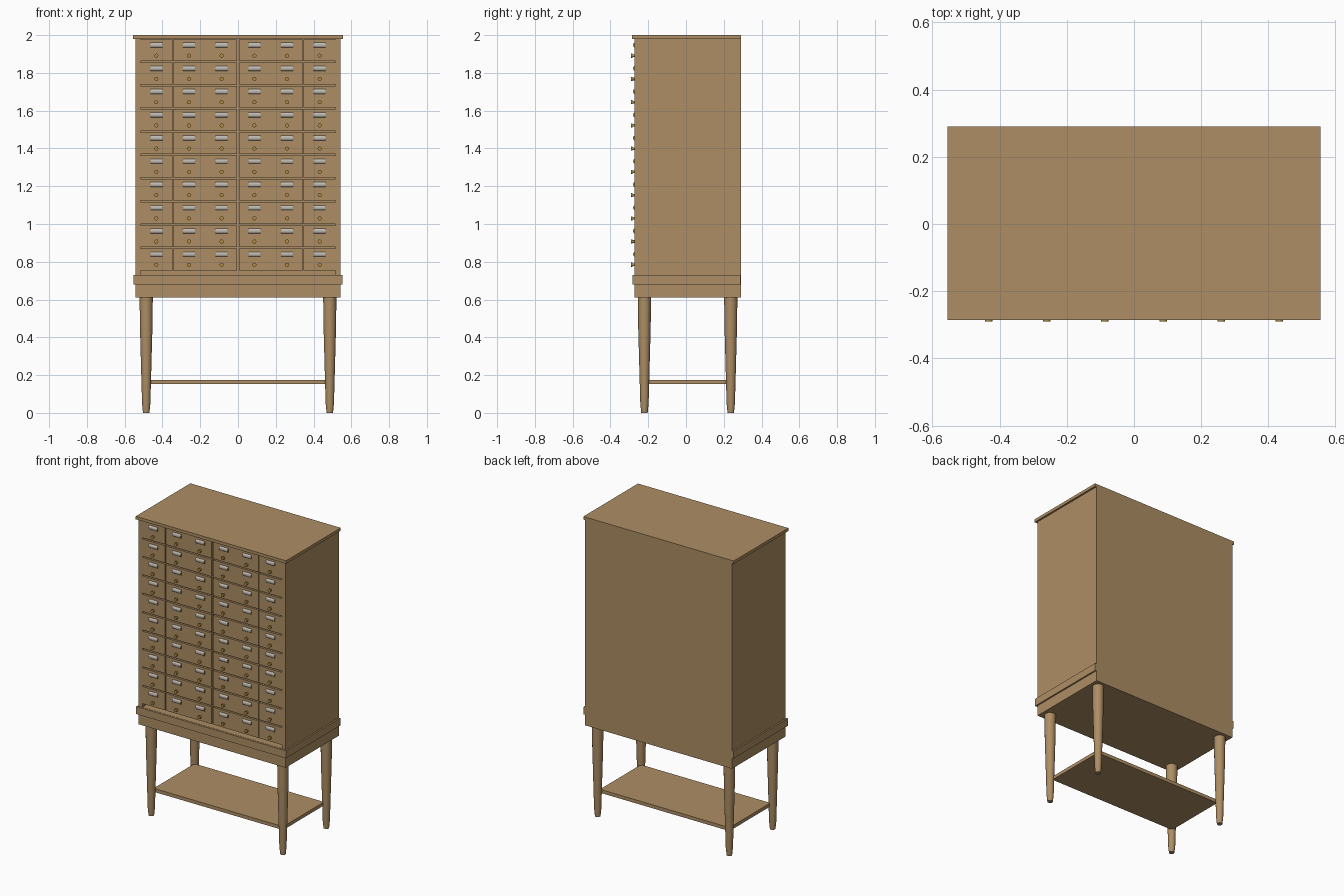
import bpy, bmesh, math
from mathutils import Matrix, Vector

if "Cube" in bpy.data.objects:
    bpy.data.objects.remove(bpy.data.objects["Cube"], do_unlink=True)


def material(name, rgb):
    m = bpy.data.materials.new(name)
    m.use_nodes = True
    m.diffuse_color = (*rgb, 1)
    m.node_tree.nodes["Principled BSDF"].inputs["Base Color"].default_value = (*rgb, 1)
    return m


wood = material("light wood", (0.42, 0.27, 0.127))
brass = material("brass", (0.44, 0.26, 0.05))
card = material("pale label card", (0.52, 0.49, 0.44))


def add_box(bm, x0, x1, y0, y1, z0, z1):
    size = Matrix.Diagonal((x1 - x0, y1 - y0, z1 - z0, 1))
    centre = Matrix.Translation(((x0 + x1) / 2, (y0 + y1) / 2, (z0 + z1) / 2))
    return bmesh.ops.create_cube(bm, size=1, matrix=centre @ size)["verts"]


def finish(name, bm, *mats):
    bmesh.ops.recalc_face_normals(bm, faces=bm.faces)
    mesh = bpy.data.meshes.new(name)
    bm.to_mesh(mesh)
    bm.free()
    ob = bpy.data.objects.new(name, mesh)
    bpy.context.collection.objects.link(ob)
    for m in mats:
        mesh.materials.append(m)
    return ob


def box(name, *extent):
    bm = bmesh.new()
    add_box(bm, *extent)
    return finish(name, bm, wood)


def smooth(ob):
    bpy.ops.object.select_all(action='DESELECT')
    ob.select_set(True)
    bpy.context.view_layer.objects.active = ob
    bpy.ops.object.shade_smooth_by_angle(angle=math.radians(35))


FRONT, BACK = -0.272, 0.29
OPEN_X, OPEN_Z0, OPEN_Z1 = 0.515, 0.731, 1.979

# Cabinet carcass with a recessed front opening
bm = bmesh.new()
add_box(bm, -0.543, 0.543, FRONT, BACK, 0.61, 1.98)
bm.normal_update()
face = min(bm.faces, key=lambda f: f.calc_center_median().y)
bmesh.ops.inset_individual(bm, faces=[face], thickness=0.02)
for v in face.verts:
    v.co.x = math.copysign(OPEN_X, v.co.x)
    v.co.z = OPEN_Z1 if v.co.z > 1.3 else OPEN_Z0
floor = bmesh.ops.extrude_discrete_faces(bm, faces=[face])["faces"][0]
bmesh.ops.translate(bm, verts=floor.verts, vec=(0, 0.075, 0))
bmesh.ops.remove_doubles(bm, verts=bm.verts, dist=0.0001)
# Close the recess walls between the opening rim and its back
rims = [e for e in bm.edges if e.is_boundary]
if rims:
    bmesh.ops.bridge_loops(bm, edges=rims)
finish("cabinet_body", bm, wood)

# Top board and the moulding round the base
box("top_board", -0.555, 0.555, -0.286, BACK, 1.98, 2.0)
box("base_moulding", -0.553, 0.553, -0.284, BACK - 0.001, 0.68, 0.73)

# Drawer fronts, separated by narrow gaps
ROWS, Z0, PITCH = 10, 0.755, 0.123
spans = [(-OPEN_X, -0.347), (-0.343, -0.005), (0.005, 0.343), (0.347, OPEN_X)]
bm = bmesh.new()
for r in range(ROWS):
    z = Z0 + r * PITCH
    for a, b in spans:
        add_box(bm, a, b, FRONT, FRONT + 0.06, z, min(z + PITCH - 0.008, OPEN_Z1))
finish("drawer_fronts", bm, wood)

# Bowed label holders and round knobs on every drawer
holders, knobs = bmesh.new(), bmesh.new()
turn = Matrix.Rotation(math.pi / 2, 4, 'X')
for r in range(ROWS):
    for c in range(6):
        x = (c - 2.5) * 0.173
        z = Z0 + r * PITCH + 0.085
        arc = []
        for i in range(7):
            t = math.pi * i / 6
            arc.append((FRONT - 0.008 * math.sin(t), z - 0.013 * math.cos(t)))
        cap = holders.faces.new([holders.verts.new((x - 0.032, y, h)) for y, h in arc])
        ext = bmesh.ops.extrude_face_region(holders, geom=[cap], use_keep_orig=True)["geom"]
        moved = [g for g in ext if isinstance(g, bmesh.types.BMVert)]
        bmesh.ops.translate(holders, verts=moved, vec=(0.064, 0, 0))
        for length, radius in ((0.018, 0.007), (0.008, 0.011)):
            y = FRONT - 0.018 + length / 2
            bmesh.ops.create_cone(knobs, cap_ends=True, segments=12, radius1=radius,
                                  radius2=radius, depth=length,
                                  matrix=Matrix.Translation((x, y, z - 0.06 + 0.004)) @ turn)
holders.normal_update()
for f in holders.faces:
    f.material_index = 1 if abs(f.normal.x) > 0.9 else 0
smooth(finish("label_holders", holders, card, brass))
smooth(finish("drawer_knobs", knobs, brass))

# Tapered round legs
profile = [(0.017, 0), (0.022, 0.05), (0.033, 0.45), (0.035, 0.61)]
SEG = 24
for side, x in (("right", -0.486), ("left", 0.486)):
    for end, y in (("front", -0.22), ("back", 0.237)):
        bm = bmesh.new()
        rings = [[bm.verts.new((x + rad * math.cos(math.tau * i / SEG),
                                y + rad * math.sin(math.tau * i / SEG), z))
                  for i in range(SEG)] for rad, z in profile]
        for low, high in zip(rings, rings[1:]):
            for i in range(SEG):
                j = (i + 1) % SEG
                bm.faces.new((low[i], low[j], high[j], high[i]))
        bm.faces.new(rings[0])
        bm.faces.new(rings[-1])
        smooth(finish(f"{end}_{side}_leg", bm, wood))

# Low shelf between the legs
box("lower_shelf", -0.478, 0.478, -0.207, 0.224, 0.152, 0.175)
